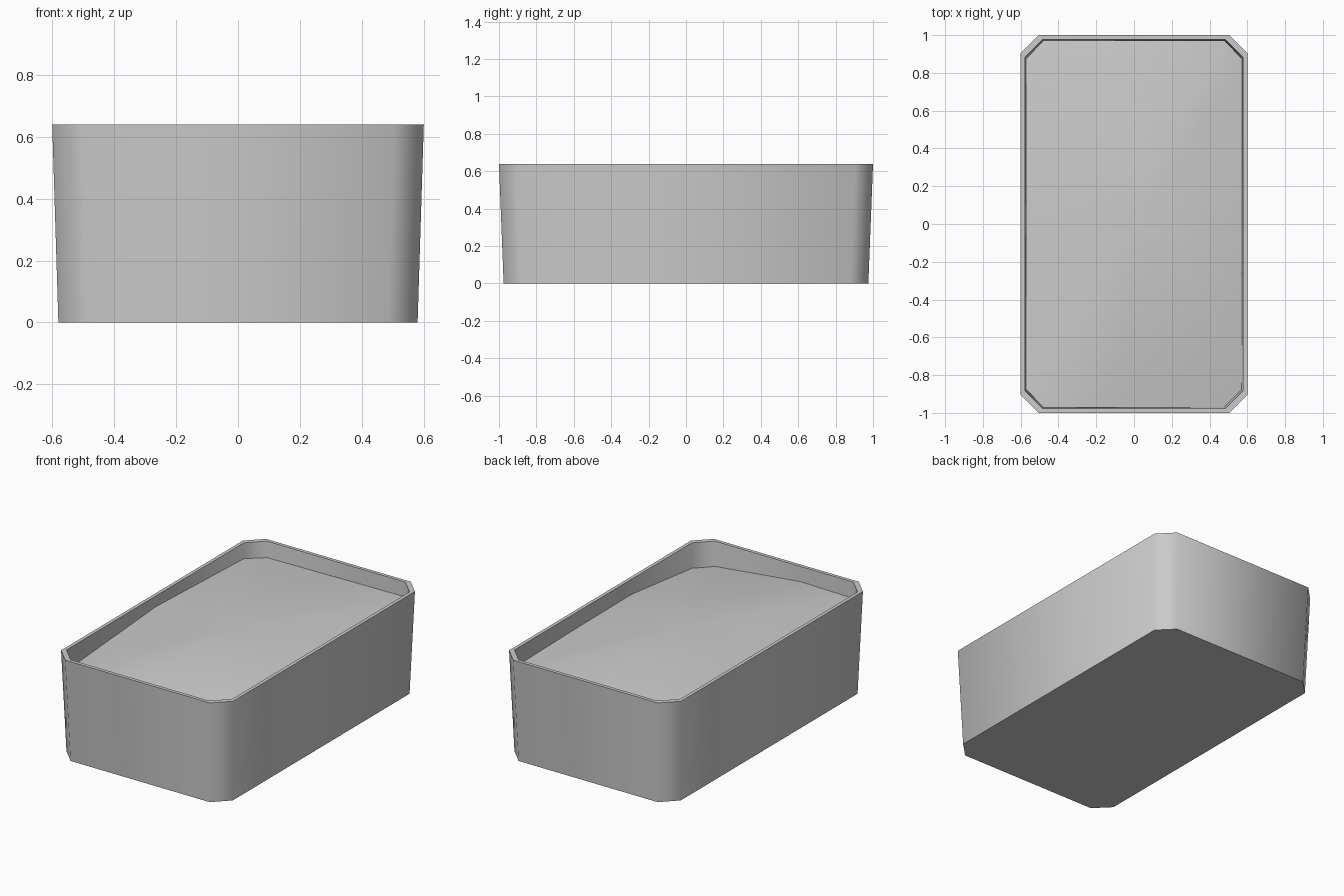
import bpy
import bmesh
import math

cube = bpy.data.objects.get("Cube")
if cube:
    bpy.data.objects.remove(cube, do_unlink=True)

HEIGHT = 0.64

grey = bpy.data.materials.new("plain_grey")
grey.use_nodes = True
colour = (0.6, 0.6, 0.6, 1)
grey.diffuse_color = colour
grey.node_tree.nodes["Principled BSDF"].inputs["Base Color"].default_value = colour


def chamfered_ring(bm, half_x, half_y, cut, z):
    """Rectangle with cut corners, counter-clockwise."""
    verts = []
    for sx, sy in ((1, -1), (1, 1), (-1, 1), (-1, -1)):
        pair = [(sx * (half_x - cut), sy * half_y), (sx * half_x, sy * (half_y - cut))]
        if sx != -sy:
            pair.reverse()
        verts += [bm.verts.new((x, y, z)) for x, y in pair]
    return verts


def bridge(bm, lower, upper):
    count = len(lower)
    for i in range(count):
        j = (i + 1) % count
        bm.faces.new((lower[i], lower[j], upper[j], upper[i]))


def make_object(name, bm):
    mesh = bpy.data.meshes.new(name)
    bm.to_mesh(mesh)
    bm.free()
    mesh.materials.append(grey)
    obj = bpy.data.objects.new(name, mesh)
    bpy.context.collection.objects.link(obj)
    bpy.ops.object.select_all(action="DESELECT")
    obj.select_set(True)
    bpy.context.view_layer.objects.active = obj
    bpy.ops.object.shade_smooth_by_angle(angle=math.radians(60))
    return obj


# Tapered box with a thin flat rim and a short inner wall
bm = bmesh.new()
rings = [
    chamfered_ring(bm, 0.58, 0.975, 0.095, 0),
    chamfered_ring(bm, 0.6, 1.0, 0.095, HEIGHT),
    chamfered_ring(bm, 0.578, 0.978, 0.095, HEIGHT),
    chamfered_ring(bm, 0.568, 0.968, 0.095, HEIGHT - 0.2),
]
for lower, upper in zip(rings, rings[1:]):
    bridge(bm, lower, upper)
bm.faces.new(list(reversed(rings[0])))
make_object("planter_box", bm)

# Uneven, gently domed filling: edge points with depth below the rim
edge = [
    (0.572, -0.875, 0.155), (0.572, -0.27, 0.09), (0.572, 0.3, 0.095),
    (0.572, 0.875, 0.105), (0.477, 0.972, 0.09), (0, 0.972, 0.095),
    (-0.477, 0.972, 0.1), (-0.572, 0.875, 0.095), (-0.572, 0, 0.063),
    (-0.572, -0.875, 0.125), (-0.477, -0.972, 0.1), (-0.12, -0.972, 0.092),
    (0.477, -0.972, 0.155),
]
CROWN = 0.035
bm = bmesh.new()
loops = []
for t in (1, 0.7, 0.35):
    loops.append([
        bm.verts.new((x * t, y * t, HEIGHT - CROWN - (d - CROWN) * t * t))
        for x, y, d in edge
    ])
for outer, inner in zip(loops, loops[1:]):
    bridge(bm, outer, inner)
peak = bm.verts.new((0, 0, HEIGHT - CROWN))
last = loops[-1]
for i, vert in enumerate(last):
    bm.faces.new((vert, last[(i + 1) % len(last)], peak))
make_object("soil_filling", bm)
